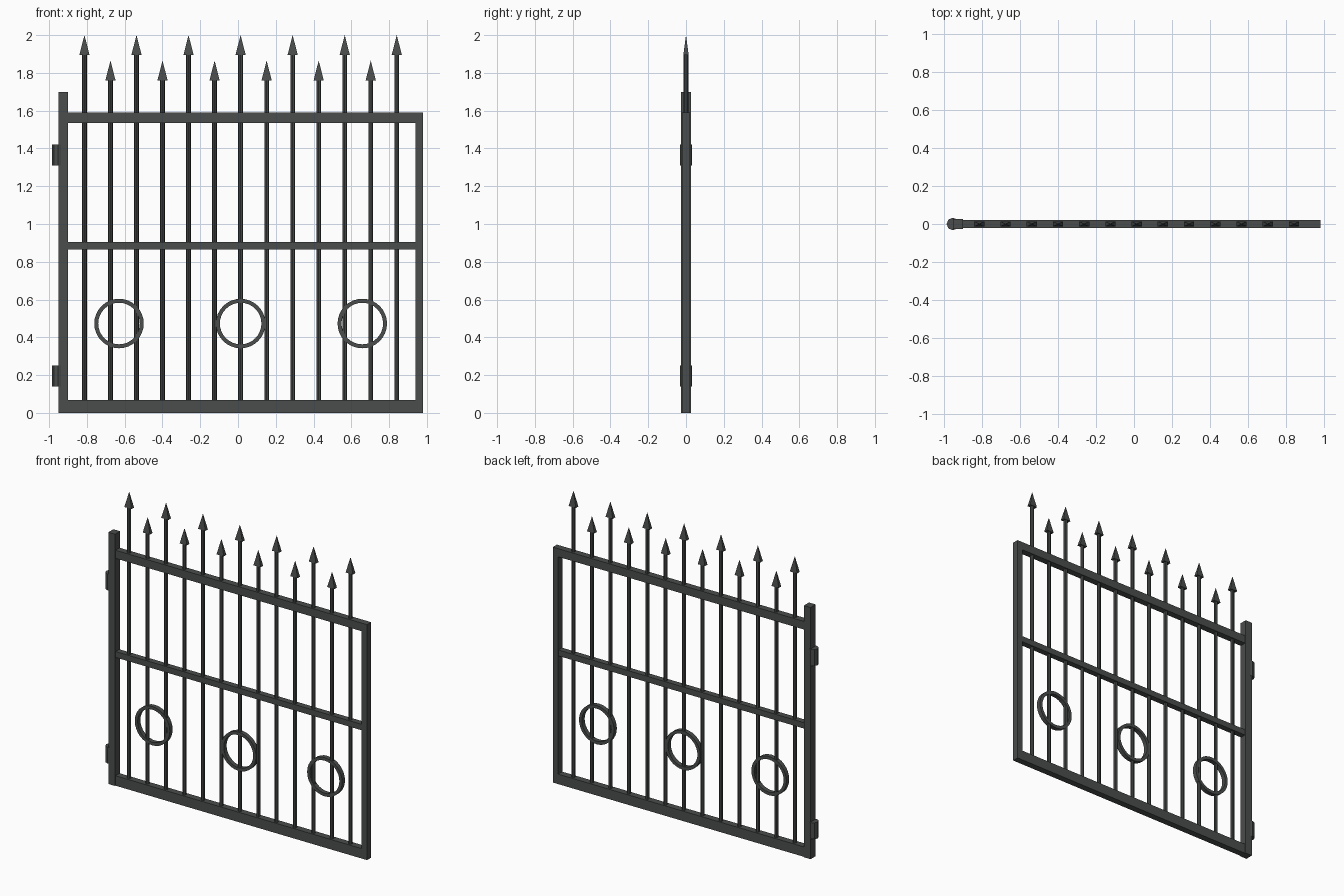
import bpy, math

if "Cube" in bpy.data.objects:
    bpy.data.objects.remove(bpy.data.objects["Cube"], do_unlink=True)

iron = bpy.data.materials.new("dark iron")
iron.use_nodes = True
COLOR = (0.07, 0.075, 0.073, 1)
iron.diffuse_color = COLOR
iron.node_tree.nodes["Principled BSDF"].inputs["Base Color"].default_value = COLOR


def finish(name):
    ob = bpy.context.object
    ob.name = name
    ob.data.materials.append(iron)
    return ob


def box(name, x0, x1, half_y, z0, z1):
    bpy.ops.mesh.primitive_cube_add(size=1, location=((x0 + x1) / 2, 0, (z0 + z1) / 2))
    bpy.context.object.scale = (x1 - x0, 2 * half_y, z1 - z0)
    return finish(name)


def cylinder(name, x, radius, z0, z1, sides):
    bpy.ops.mesh.primitive_cylinder_add(vertices=sides, radius=radius, depth=z1 - z0,
                                        location=(x, 0, (z0 + z1) / 2))
    return finish(name)


def spike(name, x, z0, z1):
    # Four-sided pyramid, flattened front to back
    bpy.ops.mesh.primitive_cone_add(vertices=4, radius1=math.sqrt(0.5), depth=1)
    ob = finish(name)
    for v in ob.data.vertices:
        a = math.pi / 4
        px, py = v.co.x, v.co.y
        v.co.x = (px * math.cos(a) - py * math.sin(a)) * 0.054
        v.co.y = (px * math.sin(a) + py * math.cos(a)) * 0.028
        v.co.z *= z1 - z0
    ob.location = (x, 0, (z0 + z1) / 2)


def ring(name, x, z, outer, inner, half_y, sides=32):
    # Flat band swept around the front-to-back axis
    profile = [(outer, -half_y), (outer, half_y), (inner, half_y), (inner, -half_y)]
    verts, faces = [], []
    for i in range(sides):
        a = 2 * math.pi * i / sides
        verts += [(r * math.cos(a), y, r * math.sin(a)) for r, y in profile]
        j = (i + 1) % sides
        for k in range(4):
            m = (k + 1) % 4
            faces.append((i * 4 + k, i * 4 + m, j * 4 + m, j * 4 + k))
    mesh = bpy.data.meshes.new(name)
    mesh.from_pydata(verts, [], faces)
    ob = bpy.data.objects.new(name, mesh)
    bpy.context.collection.objects.link(ob)
    bpy.context.view_layer.objects.active = ob
    finish(name).location = (x, 0, z)


# Frame
box("hinge_post", -0.95, -0.9, 0.027, 0, 1.7)
box("latch_stile", 0.94, 0.98, 0.022, 0, 1.59)
box("top_rail", -0.9, 0.94, 0.022, 1.535, 1.59)
box("middle_rail", -0.9, 0.94, 0.02, 0.865, 0.905)
box("bottom_rail", -0.9, 0.94, 0.022, 0, 0.067)

# Hinges
for label, z in (("lower", 0.14), ("upper", 1.31)):
    cylinder(label + "_hinge", -0.952, 0.033, z, z + 0.11, 8)

# Upright bars with alternating spear heights
for i in range(13):
    x = -0.813 + i * 0.1378
    base = 1.76 if i % 2 else 1.895
    cylinder(f"bar_{i + 1}", x, 0.0125, 0.06, base, 8)
    spike(f"spear_tip_{i + 1}", x, base, base + 0.105)

# Decorative rings
for i in range(3):
    ring(f"ring_{i + 1}", -0.63 + i * 0.644, 0.473, 0.131, 0.11, 0.015)
